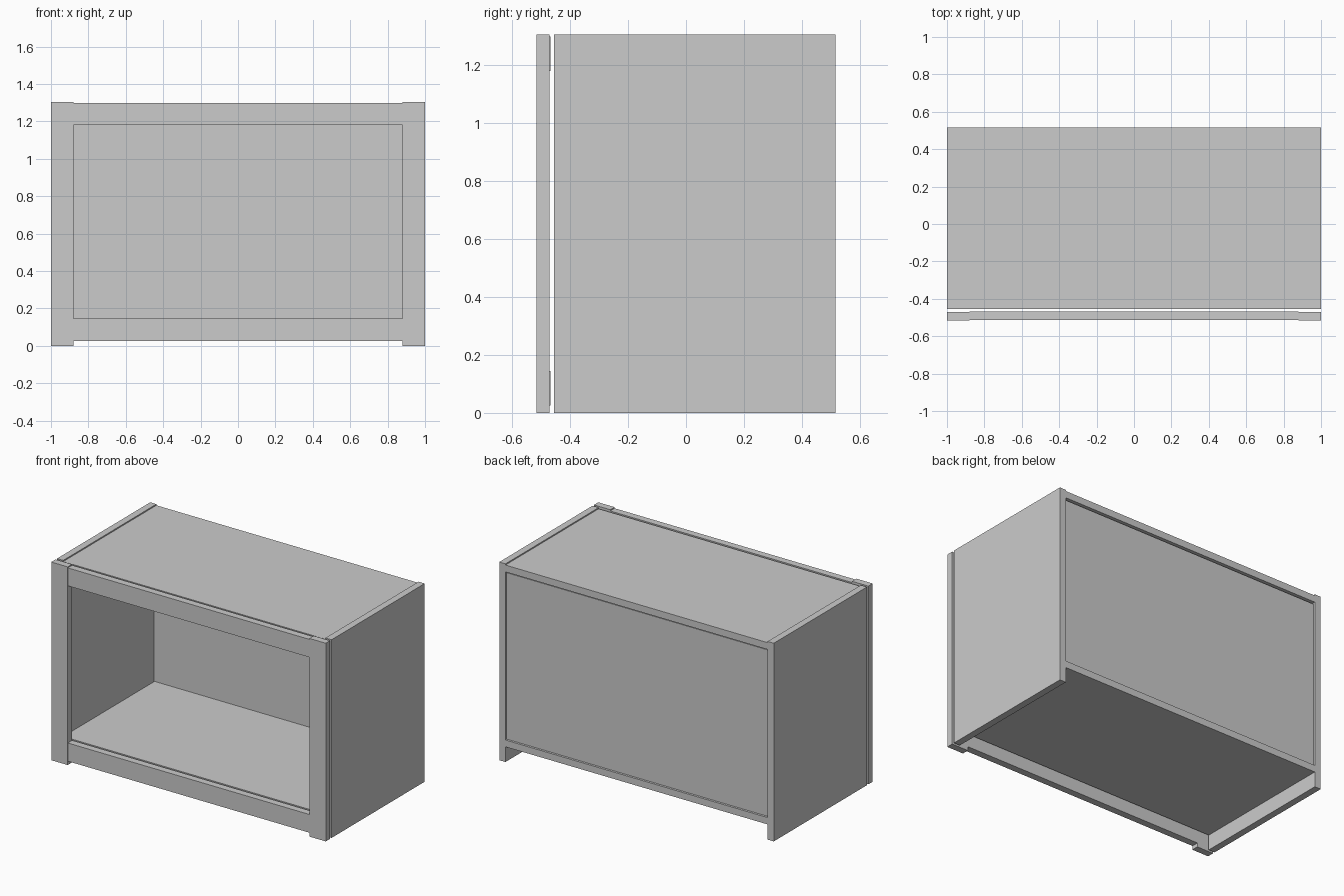
import bpy

if "Cube" in bpy.data.objects:
    bpy.data.objects.remove(bpy.data.objects["Cube"])


def board(name, x, y, z):
    """Flat rectangular board from its (min, max) extents."""
    bpy.ops.mesh.primitive_cube_add(
        size=1, location=[(a + b) / 2 for a, b in (x, y, z)])
    ob = bpy.context.object
    ob.name = name
    ob.scale = [b - a for a, b in (x, y, z)]
    bpy.ops.object.transform_apply(location=True, rotation=False, scale=True)
    return ob


def mirrored_board(name, x, y, z):
    """Board repeated on both sides of x = 0."""
    ob = board(name, x, y, z)
    # put the origin on the centre plane so the mirror works across it
    offset = ob.location.copy()
    ob.data.transform(ob.matrix_basis)
    ob.matrix_basis.identity()
    ob.modifiers.new("mirror", 'MIRROR').use_axis = (True, False, False)
    return ob


HEIGHT = 1.305
THICK = 0.045
INNER = 1 - THICK
STILE = 0.88          # inner edge of the face frame stiles
BODY = (-0.455, 0.515)

# Face frame, standing slightly in front of the body
mirrored_board("frame_stile", (STILE, 1), (-0.515, -0.47), (0, HEIGHT))
for name, z in (("frame_top_rail", (1.18, 1.298)),
                ("frame_bottom_rail", (0.025, 0.145))):
    board(name, (-STILE, STILE), (-0.514, -0.468), z)

# Cabinet body: sides, top and raised floor
mirrored_board("side_panel", (INNER, 1), BODY, (0, HEIGHT))
board("top_panel", (-INNER, INNER), BODY, (1.252, 1.297))
board("floor_panel", (-INNER, INNER), BODY, (0.1, 0.145))

# Thin back, slightly inset
board("back_panel", (-INNER, INNER), (0.492, 0.504), (0.147, 1.243))
